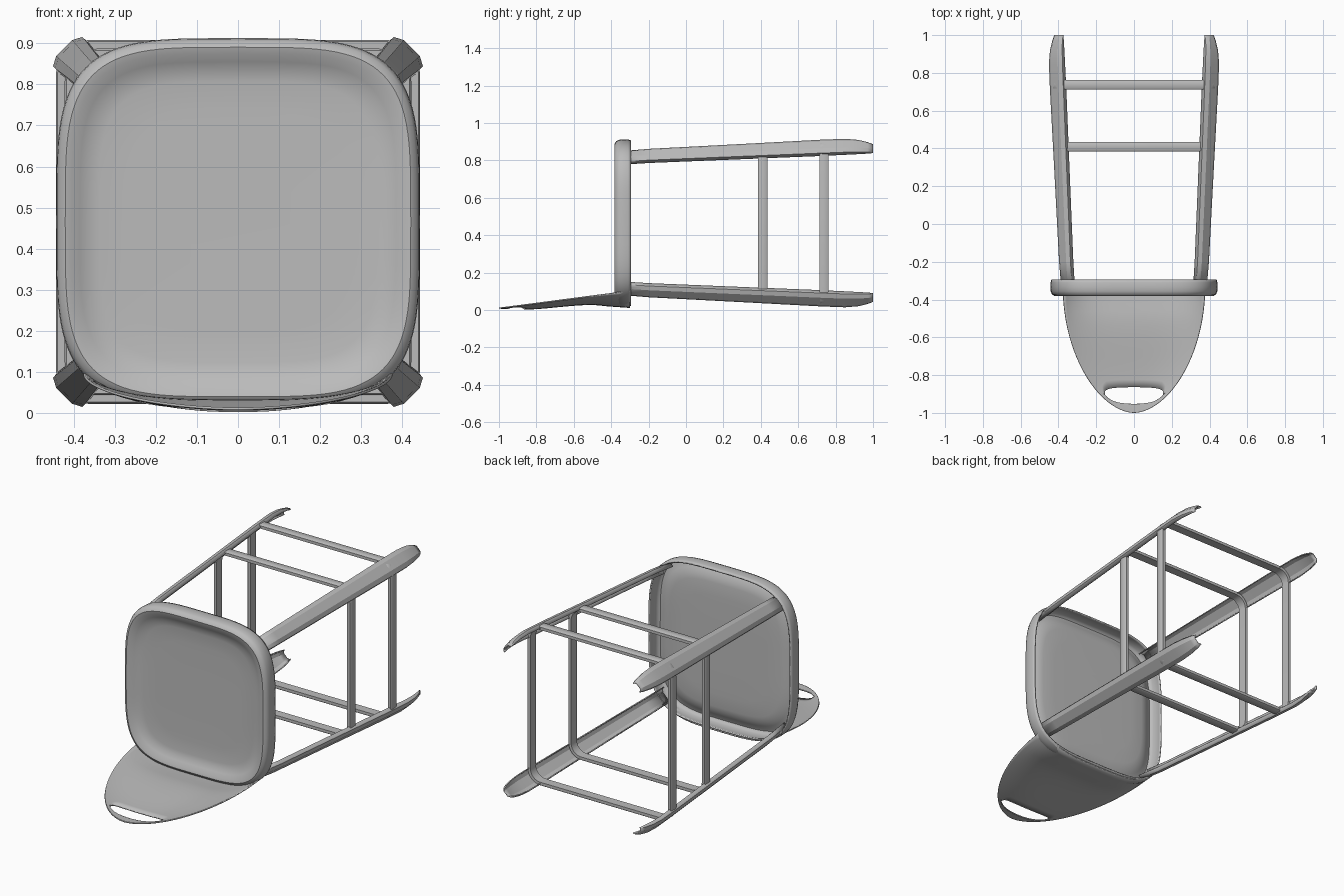
import bpy, math
from math import sin, cos, pi

cube = bpy.data.objects.get("Cube")
if cube:
    bpy.data.objects.remove(cube, do_unlink=True)

MID = 0.465   # height of the seat axis
HALF = 0.44   # half width of the seat

metal = bpy.data.materials.new("brushed_grey_metal")
metal.use_nodes = True
grey = (0.5, 0.5, 0.5, 1)
metal.diffuse_color = grey
bsdf = next(n for n in metal.node_tree.nodes if n.type == 'BSDF_PRINCIPLED')
bsdf.inputs["Base Color"].default_value = grey


def loft(name, rings, wrap=True, cap=False, thick=0.0, loop=False, angle=40):
    """Skin a list of equal-length point rings, optionally as a thin sheet."""
    n = len(rings[0])
    verts = [p for ring in rings for p in ring]
    faces = []
    count = len(rings)
    for r in range(count if loop else count - 1):
        a, b = r * n, ((r + 1) % count) * n
        for i in range(n if wrap else n - 1):
            j = (i + 1) % n
            faces.append((a + i, a + j, b + j, b + i))
    if cap:
        faces.append(tuple(range((count - 1) * n, count * n)))
    mesh = bpy.data.meshes.new(name)
    mesh.from_pydata(verts, [], faces)
    mesh.materials.append(metal)
    obj = bpy.data.objects.new(name, mesh)
    bpy.context.collection.objects.link(obj)
    if thick:
        mod = obj.modifiers.new("sheet", 'SOLIDIFY')
        mod.thickness = thick
        mod.offset = 0
    bpy.ops.object.select_all(action='DESELECT')
    obj.select_set(True)
    bpy.context.view_layer.objects.active = obj
    bpy.ops.object.shade_smooth_by_angle(angle=math.radians(angle))
    return obj


def spow(v, p):
    return math.copysign(abs(v) ** p, v)


def lerp_keys(keys, t):
    """Eased interpolation through (position, value) pairs."""
    for (a, va), (b, vb) in zip(keys, keys[1:]):
        if t <= b:
            f = max(0, (t - a) / (b - a))
            return va + (vb - va) * f * f * (3 - 2 * f)
    return keys[-1][1]


# Seat: pressed square pan with a rounded lip, dished face and a skirt
seat_profile = [(0.985, -0.295), (0.995, -0.31), (0.997, -0.335), (0.993, -0.355),
                (0.98, -0.37), (0.955, -0.377), (0.925, -0.373), (0.88, -0.361),
                (0.83, -0.35), (0.77, -0.345), (0.6, -0.343), (0.3, -0.342)]
seat_rings = []
for s, y in seat_profile:
    ring = []
    for i in range(96):
        a = 2 * pi * i / 96
        ring.append((HALF * s * spow(cos(a), 0.5), y,
                     MID + (HALF + 0.005) * s * spow(sin(a), 0.5)))
    seat_rings.append(ring)
loft("seat", seat_rings, cap=True, thick=0.008)


# Backrest: curved tongue with a hand slot near its end
centre_line = [(-1, 0.010), (-0.88, 0.005), (-0.5, 0.030), (-0.38, 0.020), (-0.3, 0.014)]


def tongue_half(y):
    t = min(1, max(0, (-0.35 - y) / 0.65))
    return 0.375 * (1 - t ** 1.9) ** 0.55


def tongue_point(x, y):
    s = (y + 1) / 0.7
    zc = lerp_keys(centre_line, y)
    edge = 0.01 + 0.092 * s
    k = min(1, abs(x) / max(tongue_half(y), 1e-4))
    return (x, y, zc + max(0, edge - zc) * k ** (2 + 2 * s))


SIDE, BASE = 28, 24
side = []
for i in range(SIDE + 1):
    y = -0.3 - 0.7 * cos(pi / 2 * i / SIDE)
    side.append((tongue_half(y), y))
base = [(0.375 * (1 - 2 * i / BASE), -0.3) for i in range(1, BASE)]
outline = side + base + [(-x, y) for x, y in reversed(side[1:])]
slot = []
for i in range(len(outline)):
    a = 2 * pi * i / len(outline) - pi / 2
    up = sin(a) > 0
    slot.append((0.155 * spow(cos(a), 0.75 if up else 0.9),
                 -0.897 + (0.033 * spow(sin(a), 0.6) if up else 0.055 * sin(a))))
STEPS = 14
rings = []
for r in range(STEPS + 1):
    f = r / STEPS
    rings.append([tongue_point(hx + (ox - hx) * f, hy + (oy - hy) * f)
                  for (hx, hy), (ox, oy) in zip(slot, outline)])
loft("backrest", rings, thick=0.006)

# Legs: four splayed open channels, curled inward at the feet
# Stations: position, outward distance, half width, flange depth
stations = [(-0.335, 0.515, 0.038, 0.032), (-0.2, 0.529, 0.040, 0.032),
            (0.3, 0.562, 0.044, 0.032), (0.72, 0.59, 0.048, 0.032),
            (0.85, 0.597, 0.048, 0.030), (0.92, 0.594, 0.043, 0.027),
            (0.97, 0.585, 0.035, 0.022), (1.0, 0.577, 0.027, 0.018)]
R = math.sqrt(0.5)
for sx, xn in ((1, "left"), (-1, "right")):
    for sz, zn in ((1, "upper"), (-1, "lower")):
        rings = []
        for y, d, h, dep in stations:
            section = [(-h, -dep), (-h, -0.012), (-h * 0.55, -0.001),
                       (h * 0.55, -0.001), (h, -0.012), (h, -dep)]
            rings.append([(sx * R * (d + v + u), y, MID + sz * R * (d + v - u))
                          for u, v in section])
        loft(f"{zn}_{xn}_leg", rings, wrap=False, thick=0.006, angle=25)


# Rungs: flat bars bent into two rounded square loops
def rung_loop(name, y, half, radius=0.08, bar=0.02, wide=0.05):
    rings = []
    for q in range(4):
        for i in range(9):
            a = pi / 2 * (q + i / 8)
            cx = (half - radius) * (1 if q in (0, 3) else -1)
            cz = (half - radius) * (1 if q in (0, 1) else -1)
            ring = []
            for r, dy in ((radius, -0.4), (radius, 0.4), (radius - 0.004, 0.5),
                          (radius - bar, 0.5), (radius - bar, -0.5), (radius - 0.004, -0.5)):
                ring.append((cx + r * cos(a), y + dy * wide, MID + cz + r * sin(a)))
            rings.append(ring)
    loft(name, rings, loop=True)


rung_loop("inner_rungs", 0.41, 0.422)
rung_loop("outer_rungs", 0.738, 0.443)
